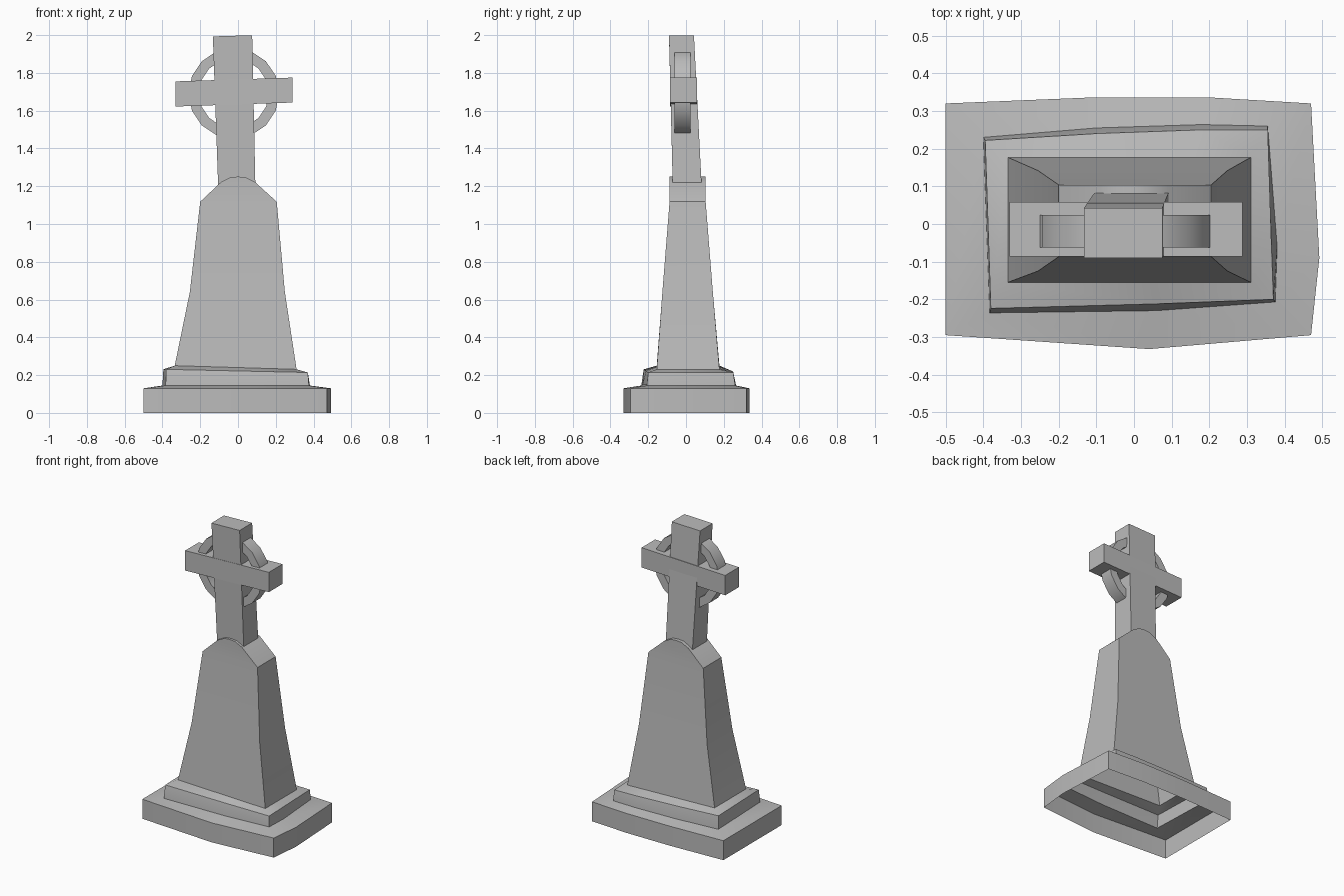
import bpy
import bmesh
from math import cos, sin, pi, radians

cube = bpy.data.objects.get("Cube")
if cube:
    bpy.data.objects.remove(cube, do_unlink=True)

# Single weathered stone colour
stone = bpy.data.materials.new("grey_stone")
stone.use_nodes = True
GREY = (0.5, 0.5, 0.5, 1)
stone.diffuse_color = GREY
stone.node_tree.nodes["Principled BSDF"].inputs["Base Color"].default_value = GREY


def finish(name, bm):
    bmesh.ops.recalc_face_normals(bm, faces=bm.faces)
    mesh = bpy.data.meshes.new(name)
    bm.to_mesh(mesh)
    bm.free()
    mesh.materials.append(stone)
    for p in mesh.polygons:
        p.use_smooth = True
    mesh.set_sharp_from_angle(angle=radians(30))
    obj = bpy.data.objects.new(name, mesh)
    bpy.context.collection.objects.link(obj)
    return obj


def loft(bm, rings, closed=False):
    """Skin successive rings of points; closed joins the last ring to the first."""
    loops = [[bm.verts.new(p) for p in ring] for ring in rings]
    pairs = list(zip(loops, loops[1:]))
    if closed:
        pairs.append((loops[-1], loops[0]))
    for a, b in pairs:
        for i in range(len(a)):
            j = (i + 1) % len(a)
            bm.faces.new((a[i], a[j], b[j], b[i]))
    return loops


def level(outline, z, tilt=0.0):
    return [(x, y, z + tilt * x) for x, y in outline]


# Worn two-step plinth: an open shell, hollow underneath
base = [(-.5, .32), (-.11, .336), (.2, .336), (.47, .32),
        (.492, -.09), (.47, -.295), (.04, -.332), (-.5, -.295)]
step = [(-.4, .23), (-.1, .255), (.18, .264), (.355, .26),
        (.38, -.06), (.375, -.207), (.06, -.23), (-.383, -.236)]
lip = [(-.395, .222), (-.1, .24), (.18, .25), (.355, .25),
       (.365, -.06), (.37, -.2), (.06, -.212), (-.38, -.224)]
foot = [(-.335, .177), (-.1, .177), (.15, .177), (.31, .177),
        (.31, -.05), (.31, -.155), (.05, -.155), (-.335, -.155)]
bm = bmesh.new()
loft(bm, [level(base, 0), level(base, .13), level(step, .145),
          level(step, .149), level(lip, .222, -.022), level(foot, .24, -.03)])
finish("stepped_plinth", bm)

# Tapered body with a rounded shoulder, open at the bottom
bm = bmesh.new()
rows = [(-.335, .31, -.155, .177, .24), (-.255, .248, -.125, .142, .64),
        (-.2, .205, -.087, .104, 1.118)]
tiers = loft(bm, [level([(l, f), (r, f), (r, b), (l, b)], z, -.03 if z < .3 else 0)
                  for l, r, f, b, z in rows])
fl, fr, br, bl = tiers[-1]
arch = [(.09, 1.222), (.04, 1.247), (0, 1.251), (-.04, 1.247), (-.09, 1.222)]
front = [fr] + [bm.verts.new((x, -.087, z)) for x, z in arch] + [fl]
back = [br] + [bm.verts.new((x, .104, z)) for x, z in arch] + [bl]
bm.faces.new(front)
bm.faces.new(back)
for i in range(len(front) - 1):
    bm.faces.new((front[i], front[i + 1], back[i + 1], back[i]))
finish("tapered_body", bm)


def beam(name, start, end):
    """Closed four-sided bar between two end sections."""
    bm = bmesh.new()
    for cap in loft(bm, [start, end]):
        bm.faces.new(cap)
    finish(name, bm)


# Leaning upright of the cross
beam("cross_upright",
     level([(-.105, -.07), (.092, -.07), (.092, .083), (-.105, .083)], 1.2),
     level([(-.133, -.09), (.075, -.09), (.075, .042), (-.133, .042)], 1.997, .03))


# Cross arms, tilted slightly up to the model's left
def arm_end(x, low, high):
    return [(x, -.086, low), (x, .058, low), (x, .058, high), (x, -.086, high)]


beam("cross_arms", arm_end(-.33, 1.622, 1.755), arm_end(.288, 1.643, 1.775))

# Ring linking the arms and upright
bm = bmesh.new()
section = [(.24, -.062), (.24, .024), (.185, .024), (.185, -.062)]
SIDES = 16
loft(bm, [[(-.022 + r * cos(2 * pi * k / SIDES), y, 1.692 + r * sin(2 * pi * k / SIDES))
           for r, y in section] for k in range(SIDES)], closed=True)
finish("cross_ring", bm)
